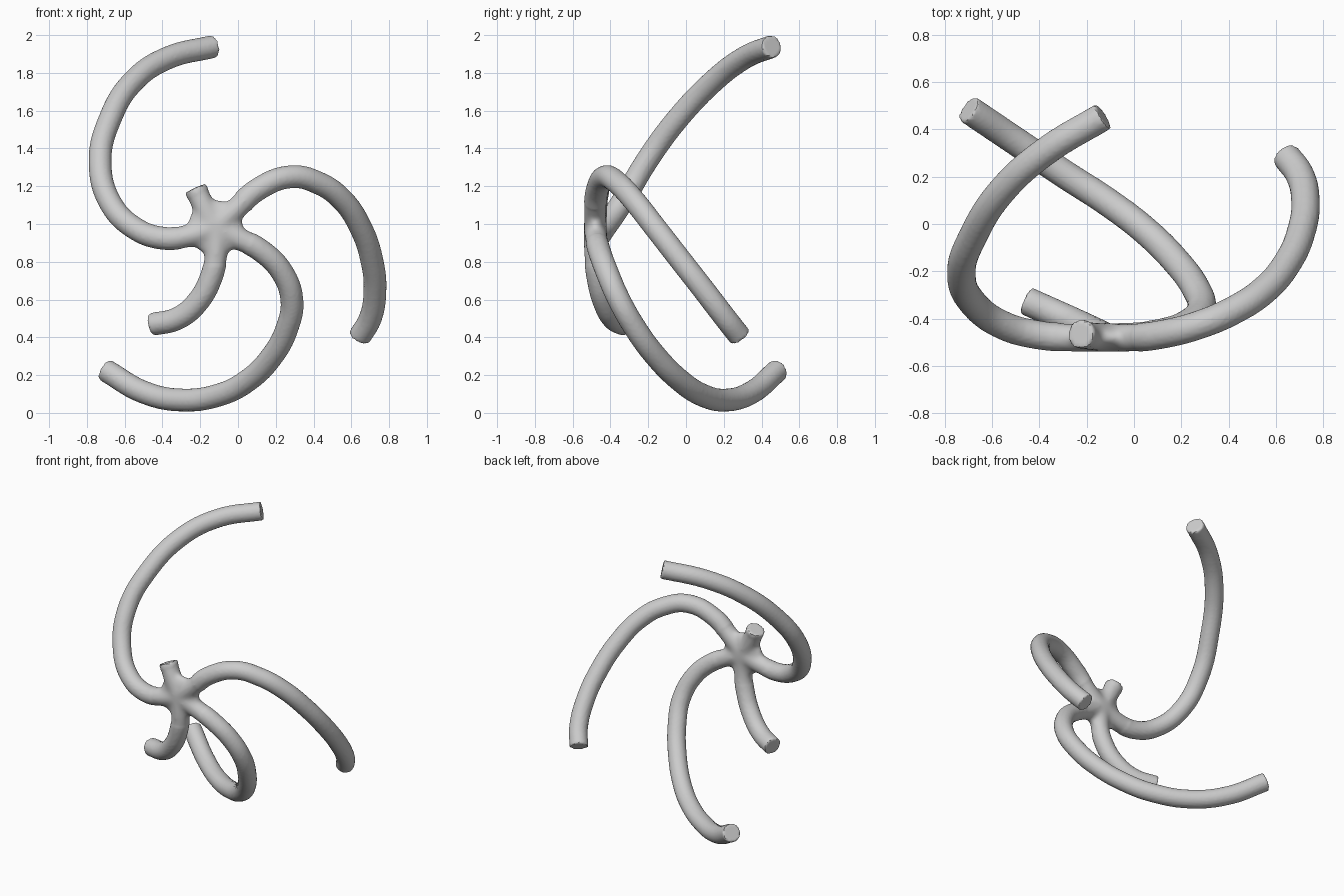
import bpy, bmesh, math
from mathutils import Vector, Matrix

if "Cube" in bpy.data.objects:
    bpy.data.objects.remove(bpy.data.objects["Cube"])

HUB = Vector((-0.12, -0.48, 0.98))
R = 0.061

# Centre lines of the five arms, each starting at the hub
ARMS = {
    "upper_left_arm": [(-0.27, -0.48, 0.935), (-0.4, -0.47, 0.925), (-0.55, -0.43, 0.98),
                       (-0.68, -0.335, 1.12), (-0.73, -0.21, 1.33), (-0.68, -0.05, 1.55),
                       (-0.55, 0.15, 1.76), (-0.37, 0.31, 1.88), (-0.13, 0.455, 1.94)],
    "right_arm": [(-0.01, -0.48, 1.08), (0.1, -0.47, 1.18), (0.28, -0.425, 1.25),
                  (0.43, -0.36, 1.215), (0.55, -0.28, 1.13), (0.65, -0.162, 0.98),
                  (0.71, -0.022, 0.8), (0.725, 0.095, 0.65), (0.70, 0.21, 0.5),
                  (0.645, 0.285, 0.405)],
    "lower_curl_arm": [(0.0, -0.475, 0.925), (0.12, -0.46, 0.86), (0.23, -0.42, 0.75),
                       (0.285, -0.355, 0.6), (0.26, -0.27, 0.45), (0.18, -0.16, 0.3),
                       (0.05, -0.03, 0.17), (-0.1, 0.085, 0.095), (-0.3, 0.215, 0.068),
                       (-0.5, 0.35, 0.11), (-0.7, 0.485, 0.225)],
    "down_stub": [(-0.115, -0.48, 0.85), (-0.145, -0.465, 0.71), (-0.22, -0.43, 0.58),
                  (-0.32, -0.385, 0.5), (-0.455, -0.325, 0.468)],
    "up_stub": [(-0.18, -0.475, 1.09), (-0.225, -0.465, 1.188)],
}


def tube(name, pts):
    """Round capped tube along a smooth path, as a mesh."""
    cu = bpy.data.curves.new(name, 'CURVE')
    cu.dimensions = '3D'
    cu.bevel_depth = R
    cu.bevel_resolution = 6
    cu.resolution_u = 10
    cu.use_fill_caps = True
    sp = cu.splines.new('BEZIER')
    pts = [HUB] + pts
    sp.bezier_points.add(len(pts) - 1)
    for bp, p in zip(sp.bezier_points, pts):
        bp.co = p
        bp.handle_left_type = bp.handle_right_type = 'AUTO'
    ob = bpy.data.objects.new(name, cu)
    bpy.context.collection.objects.link(ob)
    bpy.context.view_layer.update()
    dg = bpy.context.evaluated_depsgraph_get()
    me = bpy.data.meshes.new_from_object(ob.evaluated_get(dg))
    bpy.data.objects.remove(ob)
    return me


# Gather arms and a flattened hub
bm = bmesh.new()
for name, pts in ARMS.items():
    bm.from_mesh(tube(name, pts))
bmesh.ops.create_uvsphere(bm, u_segments=32, v_segments=16, radius=1,
                          matrix=Matrix.Translation(HUB) @ Matrix.Diagonal((0.15, 0.055, 0.15, 1)))
bmesh.ops.remove_doubles(bm, verts=bm.verts, dist=0.0005)
bmesh.ops.recalc_face_normals(bm, faces=bm.faces)
mesh = bpy.data.meshes.new("branching_arms")
bm.to_mesh(mesh)
obj = bpy.data.objects.new("branching_arms", mesh)
bpy.context.collection.objects.link(obj)

# Fuse into one skin
mod = obj.modifiers.new("fuse", 'REMESH')
mod.mode = 'VOXEL'
mod.voxel_size = 0.011
bpy.context.view_layer.update()
dg = bpy.context.evaluated_depsgraph_get()
fused = bpy.data.meshes.new_from_object(obj.evaluated_get(dg))
obj.modifiers.clear()
obj.data = fused

# Soften the junction only
bm = bmesh.new()
bm.from_mesh(fused)
near = [v for v in bm.verts if (v.co - HUB).length < 0.21]
for _ in range(14):
    bmesh.ops.smooth_vert(bm, verts=near, factor=0.5, use_axis_x=True, use_axis_y=True, use_axis_z=True)
bm.to_mesh(fused)
bm.free()

bpy.context.view_layer.objects.active = obj
obj.select_set(True)
bpy.ops.object.shade_smooth_by_angle(angle=math.radians(40))
